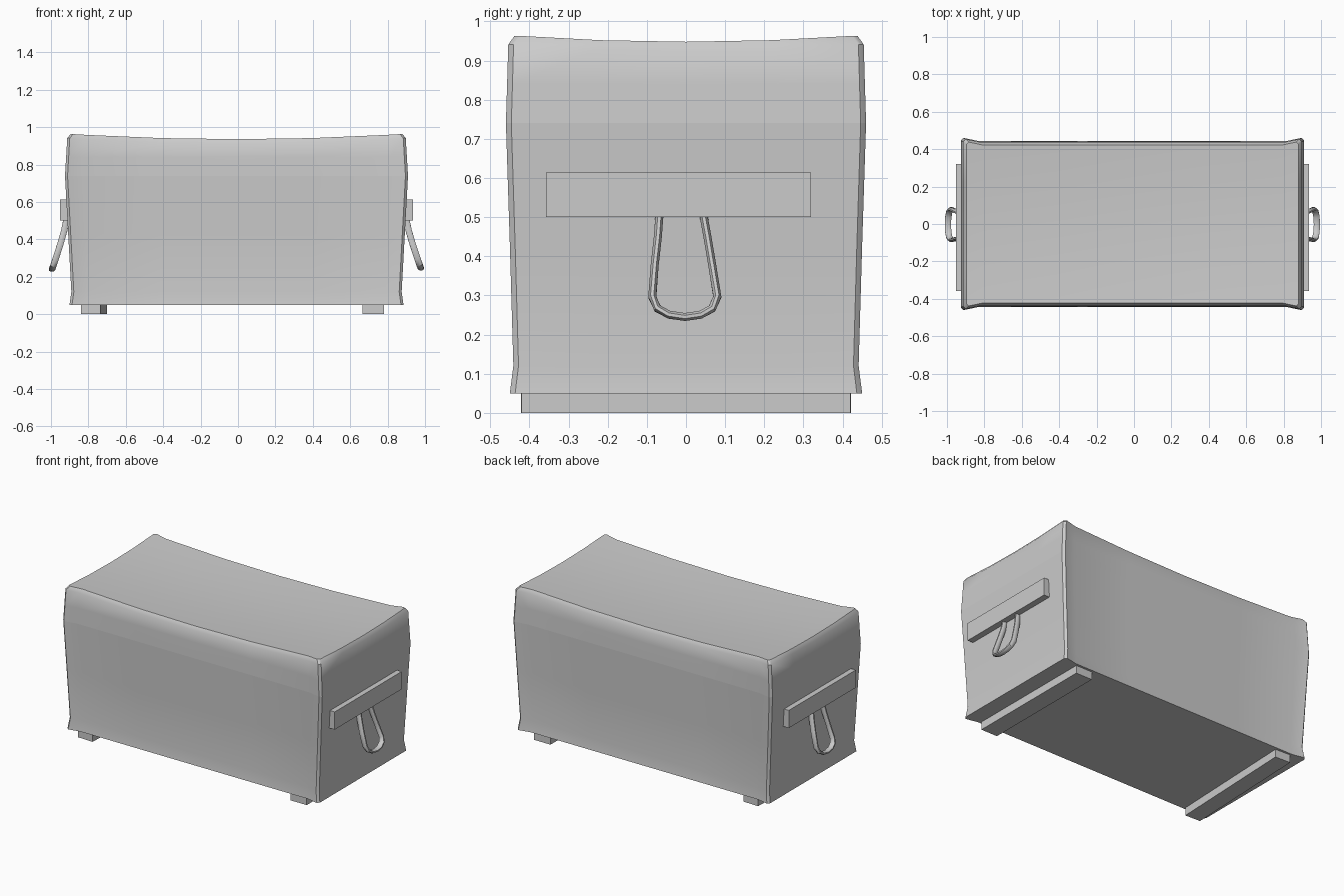
import bpy, bmesh, math
from mathutils import Vector

if "Cube" in bpy.data.objects:
    bpy.data.objects.remove(bpy.data.objects["Cube"])

# One plain grey for the whole chest
grey = bpy.data.materials.new("plain grey")
grey.use_nodes = True
GREY = (0.6, 0.6, 0.6, 1)
grey.diffuse_color = GREY
grey.node_tree.nodes["Principled BSDF"].inputs["Base Color"].default_value = GREY

CX = -0.008
US = [-1, -0.985, -0.9, -0.45, 0, 0.45, 0.9, 0.985, 1]
VS = [-1, -0.97, -0.5, 0, 0.5, 0.97, 1]


def finish(name, bm, smooth=False):
    bmesh.ops.recalc_face_normals(bm, faces=bm.faces)
    mesh = bpy.data.meshes.new(name)
    bm.to_mesh(mesh)
    bm.free()
    obj = bpy.data.objects.new(name, mesh)
    bpy.context.collection.objects.link(obj)
    mesh.materials.append(grey)
    if smooth:
        bpy.ops.object.select_all(action="DESELECT")
        obj.select_set(True)
        bpy.context.view_layer.objects.active = obj
        bpy.ops.object.shade_smooth_by_angle(angle=math.radians(35))
    return obj


def sag(u, v):
    """Height of the hollowed lid top."""
    return 0.92 + 0.028 * u * u + 0.016 * v * v


def shell(name, levels, lid=False):
    """Closed lattice box; each level is (z, half length, half depth)."""
    bm = bmesh.new()
    top = len(levels) - 1
    verts = {}

    def vert(i, j, k):
        if (i, j, k) not in verts:
            u, v = US[i], VS[j]
            z, hx, hy = levels[k]
            if abs(u) == 1 and abs(v) == 1:      # blunted upright corner
                u, v = u * 0.993, v * 0.986
            if abs(u) <= 0.9:                    # long walls are drawn in
                hy -= 0.016
            if lid and k >= top - 1:
                z = sag(u, v) - (0.022 if k < top else 0)
            verts[i, j, k] = bm.verts.new((CX + u * hx, v * hy, z))
        return verts[i, j, k]

    def quads(n, m, corner):
        for a in range(n):
            for b in range(m):
                bm.faces.new([corner(a, b), corner(a + 1, b),
                              corner(a + 1, b + 1), corner(a, b + 1)])

    nx, ny = len(US) - 1, len(VS) - 1
    for k in (0, top):
        quads(nx, ny, lambda a, b: vert(a, b, k))
    for j in (0, ny):
        quads(nx, top, lambda a, b: vert(a, j, b))
    for i in (0, nx):
        quads(ny, top, lambda a, b: vert(i, a, b))
    return finish(name, bm, True)


def block(name, center, size, turn=0):
    bm = bmesh.new()
    bmesh.ops.create_cube(bm, size=1)
    bmesh.ops.scale(bm, vec=size, verts=bm.verts)
    obj = finish(name, bm)
    obj.location = center
    obj.rotation_euler.z = turn
    return obj


# Chest body and lid meet at the seam
shell("chest_body", [(0.05, 0.893, 0.45), (0.12, 0.883, 0.441),
                     (0.43, 0.9, 0.45), (0.74, 0.917, 0.46)])
shell("chest_lid", [(0.74, 0.917, 0.46), (0.84, 0.911, 0.457),
                    (0.94, 0.905, 0.454), (0.96, 0.888, 0.438)], lid=True)

# Two bearers under the bottom, one slightly askew
block("left_foot", (0.723, 0, 0.0275), (0.115, 0.84, 0.055))
block("right_foot", (-0.77, 0, 0.0275), (0.105, 0.84, 0.055), math.radians(-2.4))


# Handle: flat strap swept along a U-shaped loop hanging outward
def handle(name, side, top_x, tip_x, low):
    outline = [(-0.066, 0.53), (-0.072, 0.45), (-0.08, 0.38), (-0.086, 0.3)]
    outline += [(-0.003 + 0.08 * math.cos(a), 0.292 + 0.042 * math.sin(a))
                for a in (math.pi * (1 + s / 6) for s in range(1, 6))]
    outline += [(0.08, 0.3), (0.067, 0.38), (0.055, 0.45), (0.04, 0.53)]
    path = []
    for y, z in outline:
        t = (0.53 - z) / 0.28
        path.append(Vector((side * (top_x + (tip_x - top_x) * t ** 1.25), y,
                            z - low * t)))
    bm = bmesh.new()
    rings = []
    for n, p in enumerate(path):
        along = (path[min(n + 1, len(path) - 1)] - path[max(n - 1, 0)]).normalized()
        across = Vector((0, along.z, -along.y)).normalized()
        outward = along.cross(across).normalized()
        rings.append([bm.verts.new(p + across * 0.011 * math.cos(a)
                                   + outward * 0.018 * math.sin(a))
                      for a in (math.tau * (s + 0.5) / 8 for s in range(8))])
    for r, q in zip(rings, rings[1:]):
        for s in range(8):
            bm.faces.new([r[s], r[(s + 1) % 8], q[(s + 1) % 8], q[s]])
    bm.faces.new(rings[0])
    bm.faces.new(rings[-1])
    finish(name, bm, True)


# End battens carrying the handles
for word, side, face in (("left", 1, 0.935), ("right", -1, 0.952)):
    block(word + "_batten", (side * (face - 0.04), -0.019, 0.557),
          (0.08, 0.677, 0.113))
    handle(word + "_handle", side, face - 0.04, face + 0.043,
           0.005 if side > 0 else 0.012)
